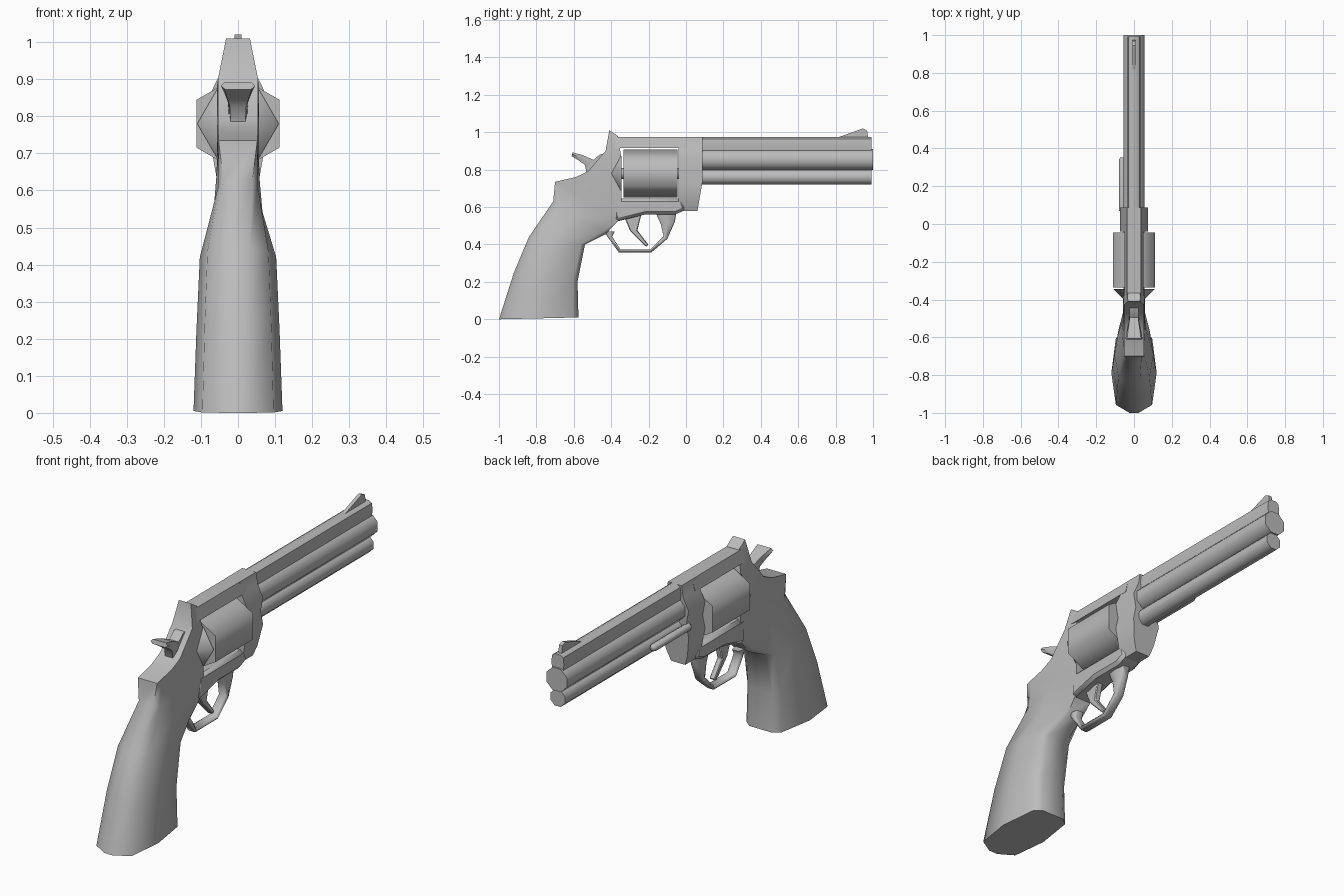
import bpy, bmesh, math

old = bpy.data.objects.get("Cube")
if old:
    bpy.data.objects.remove(old, do_unlink=True)

steel = bpy.data.materials.new("grey_steel")
steel.use_nodes = True
GREY = (0.5, 0.5, 0.5, 1)
steel.diffuse_color = GREY
steel.node_tree.nodes["Principled BSDF"].inputs["Base Color"].default_value = GREY


def loft(name, rings, angle=50, bevel=0):
    """Skin equal-length rings of points and cap both ends."""
    bm = bmesh.new()
    rows = [[bm.verts.new(p) for p in ring] for ring in rings]
    n = len(rows[0])
    for a, b in zip(rows, rows[1:]):
        for i in range(n):
            j = (i + 1) % n
            bm.faces.new((a[i], a[j], b[j], b[i]))
    bm.faces.new(rows[0])
    bm.faces.new(rows[-1])
    bmesh.ops.recalc_face_normals(bm, faces=bm.faces)
    mesh = bpy.data.meshes.new(name)
    bm.to_mesh(mesh)
    bm.free()
    mesh.materials.append(steel)
    obj = bpy.data.objects.new(name, mesh)
    bpy.context.collection.objects.link(obj)
    if bevel:
        mod = obj.modifiers.new("soft_edges", "BEVEL")
        mod.width = bevel
        mod.segments = 1
    bpy.ops.object.select_all(action="DESELECT")
    obj.select_set(True)
    bpy.context.view_layer.objects.active = obj
    bpy.ops.object.shade_smooth_by_angle(angle=math.radians(angle))
    return obj


def section(back, front, w, e_back, e_front):
    """Symmetric eight-sided section between two points of the side outline."""
    half = [(0, e_back), (0.1, max(0.8, e_back)), (0.5, 1), (0.93, max(0.8, e_front)), (1, e_front)]

    def at(t, x):
        return (x * w, back[0] + (front[0] - back[0]) * t, back[1] + (front[1] - back[1]) * t)
    return [at(t, x) for t, x in half] + [at(t, -x) for t, x in reversed(half)]


def plate(name, outline, half, bevel=0):
    """Side outline given a thickness across x."""
    return loft(name, [[(x, y, z) for y, z in outline] for x in (-half, half)], 40, bevel)


def prism(name, half_outline, y0, y1, angle=50, lean=0):
    """Mirrored front outline drawn out along y; lean pulls the low end back."""
    full = half_outline + [(-x, z) for x, z in reversed(half_outline)]
    return loft(name, [[(x, y0, z) for x, z in full],
                       [(x, y1 - max(0, 0.73 - z) * lean, z) for x, z in full]], angle)


def round_bar(name, x, z, ends, sides, turn=0.0, angle=65):
    """Bar along y from (y, radius) stations."""
    steps = [turn + 2 * math.pi * i / sides for i in range(sides)]
    return loft(name, [[(x + r * math.cos(a), y, z + r * math.sin(a)) for a in steps]
                       for y, r in ends], angle)


# Grip rising into the rear of the frame
body = [
    ((-1.0, 0.0), (-0.575, 0.01), 0.12, 0.2, 0.5),
    ((-0.92, 0.25), (-0.58, 0.2), 0.112, 0.25, 0.5),
    ((-0.84, 0.44), (-0.54, 0.4), 0.103, 0.3, 0.5),
    ((-0.71, 0.63), (-0.43, 0.455), 0.066, 0.6, 0.6),
    ((-0.7, 0.735), (-0.36, 0.53), 0.058, 0.9, 0.8),
    ((-0.59, 0.76), (-0.345, 0.6), 0.057, 0.95, 0.95),
    ((-0.525, 0.79), (-0.345, 0.7), 0.057, 0.95, 0.95),
    ((-0.43, 0.9), (-0.345, 0.86), 0.057, 0.95, 0.95),
    ((-0.41, 1.01), (-0.365, 0.98), 0.034, 0.95, 0.95),
]
loft("grip_and_rear_frame", [section(*r) for r in body], 60)

# Frame around the cylinder window
prism("top_strap", [(0.036, 0.975), (0.05, 0.915)], -0.39, 0.0)
prism("front_frame", [(0.037, 0.975), (0.046, 0.92), (0.075, 0.86), (0.062, 0.79),
                      (0.075, 0.73), (0.057, 0.63), (0.038, 0.578)], -0.04, 0.087, 60, 0.17)
plate("bottom_strap", [(-0.38, 0.645), (-0.02, 0.645), (0.0, 0.585), (-0.06, 0.56),
                       (-0.22, 0.56), (-0.38, 0.52)], 0.055, 0.015)

# Cylinder, recoil shield and ejector rod
round_bar("cylinder", 0, 0.78, [(-0.335, 0.129), (-0.045, 0.129)], 6, math.pi / 6)
round_bar("cylinder_pin", 0, 0.78, [(-0.36, 0.03), (-0.03, 0.03)], 8)
round_bar("recoil_shield", 0, 0.78, [(-0.4, 0.055), (-0.345, 0.11)], 6)
round_bar("side_rod", -0.062, 0.775, [(0.07, 0.018), (0.34, 0.018), (0.352, 0.011)], 8)

# Barrel with rib, lower lug and front sight
prism("barrel_rib", [(0.014, 0.975), (0.03, 0.965), (0.034, 0.93), (0.026, 0.88)], 0.07, 0.992)
round_bar("barrel", 0, 0.854, [(0.07, 0.06), (1.0, 0.06)], 8, math.pi / 8)
round_bar("barrel_lug", 0, 0.761, [(0.07, 0.043), (0.992, 0.043)], 8, math.pi / 8)
plate("front_sight", [(0.805, 0.97), (0.945, 1.02), (0.968, 1.01), (0.975, 0.97)], 0.009)

# Trigger and guard
guard = [
    ((-0.44, 0.47), (-0.38, 0.47)),
    ((-0.415, 0.435), (-0.395, 0.443)),
    ((-0.358, 0.356), (-0.35, 0.372)),
    ((-0.187, 0.356), (-0.193, 0.372)),
    ((-0.1, 0.43), (-0.12, 0.443)),
    ((-0.06, 0.52), (-0.135, 0.51)),
    ((-0.05, 0.575), (-0.165, 0.575)),
]
loft("trigger_guard", [section(b, f, 0.025, 0.6, 0.6) for b, f in guard], 60)
plate("trigger", [(-0.335, 0.56), (-0.3, 0.475), (-0.215, 0.388), (-0.2, 0.398),
                  (-0.26, 0.475), (-0.235, 0.575)], 0.015, 0.004)

# Hammer with flared spur
spur = [
    ((-0.53, 0.77), (-0.42, 0.84), 0.025),
    ((-0.54, 0.825), (-0.49, 0.85), 0.027),
    ((-0.575, 0.85), (-0.55, 0.877), 0.037),
    ((-0.612, 0.872), (-0.607, 0.893), 0.046),
]
loft("hammer_spur", [section(b, f, w, 0.8, 0.8) for b, f, w in spur], 60)
plate("hammer_nose", [(-0.52, 0.83), (-0.46, 0.882), (-0.42, 0.885), (-0.41, 0.79), (-0.5, 0.78)], 0.025)
